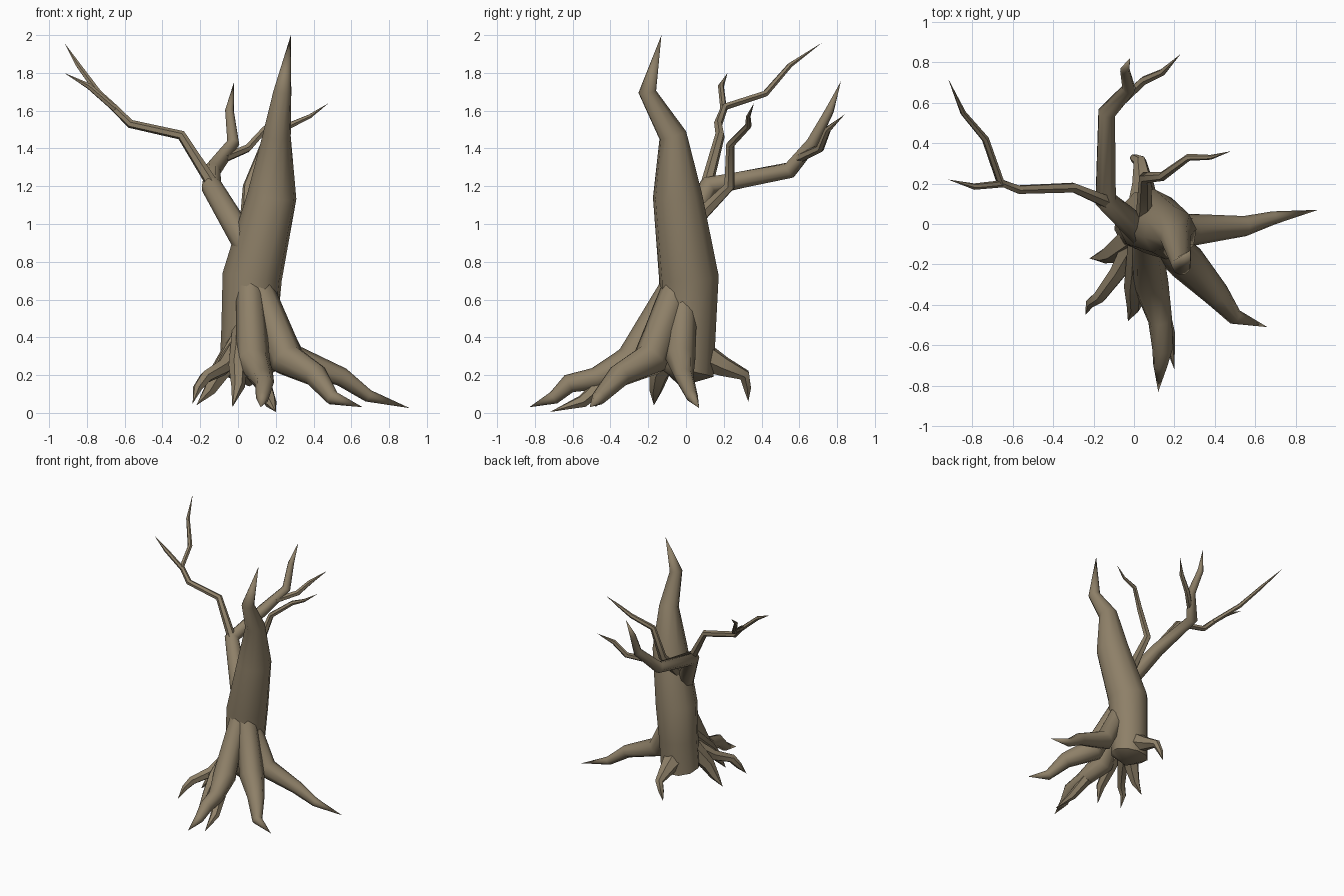
import bpy
import bmesh
from math import cos, sin, pi
from mathutils import Vector

old = bpy.data.objects.get("Cube")
if old:
    bpy.data.objects.remove(old, do_unlink=True)

bark = bpy.data.materials.new("brown_bark")
bark.use_nodes = True
colour = (0.27, 0.215, 0.138, 1)
bark.diffuse_color = colour
bark.node_tree.nodes["Principled BSDF"].inputs["Base Color"].default_value = colour


def limb(name, path, sides=6):
    """Tapering tube through (x, y, z, radius) stations; radius 0 makes a point."""
    bm = bmesh.new()
    pts = [Vector(p[:3]) for p in path]
    rings = []
    side = None
    for i, p in enumerate(pts):
        a = (p - pts[i - 1]).normalized() if i else Vector()
        b = (pts[i + 1] - p).normalized() if i + 1 < len(pts) else Vector()
        along = (a + b).normalized()
        # carry the side direction along so the tube does not twist
        if side is None:
            side = along.orthogonal()
        side = (side - along * side.dot(along)).normalized()
        up = along.cross(side)
        r = path[i][3]
        if r == 0:
            rings.append([bm.verts.new(p)])
        else:
            angles = [2 * pi * k / sides for k in range(sides)]
            rings.append([bm.verts.new(p + r * (side * cos(t) + up * sin(t))) for t in angles])
    for lo, hi in zip(rings, rings[1:]):
        for k in range(sides):
            n = (k + 1) % sides
            if len(hi) == 1:
                bm.faces.new((lo[k], lo[n], hi[0]))
            elif len(lo) == 1:
                bm.faces.new((lo[0], hi[n], hi[k]))
            else:
                bm.faces.new((lo[k], lo[n], hi[n], hi[k]))
    for ring in (rings[0], rings[-1]):
        if len(ring) > 1:
            bm.faces.new(ring)
    bmesh.ops.recalc_face_normals(bm, faces=bm.faces)
    mesh = bpy.data.meshes.new(name)
    bm.to_mesh(mesh)
    bm.free()
    mesh.materials.append(bark)
    obj = bpy.data.objects.new(name, mesh)
    bpy.context.collection.objects.link(obj)
    bpy.ops.object.select_all(action='DESELECT')
    obj.select_set(True)
    bpy.context.view_layer.objects.active = obj
    bpy.ops.object.shade_smooth_by_angle(angle=0.9)
    return obj


# Trunk, leaning and ending in a broken spike
limb("trunk", [(.06, -.03, .14, 0), (.05, 0, .22, .15), (.06, .01, .45, .15),
               (.075, .015, .72, .16), (.18, -.045, 1.15, .132), (.205, -.07, 1.47, .075),
               (.235, -.205, 1.7, .048), (.28, -.13, 2, 0)], 10)

# Main bough and its forks
limb("main_bough", [(.05, -.05, .88, .07), (-.14, .12, 1.2, .056), (-.135, .55, 1.285, .045),
                    (-.025, .67, 1.43, .034), (-.045, .76, 1.6, .024), (-.02, .82, 1.755, 0)], 8)
limb("bough_fork", [(-.07, .6, 1.35, .025), (.05, .71, 1.4, .022),
                    (.14, .75, 1.5, .018), (.23, .84, 1.58, 0)])
limb("right_branch", [(-.11, .1, 1.17, .035), (-.3, .18, 1.47, .026), (-.57, .17, 1.53, .023),
                      (-.66, .205, 1.62, .02), (-.735, .42, 1.69, .018),
                      (-.845, .55, 1.84, .014), (-.92, .72, 1.96, 0)])
limb("right_branch_fork", [(-.64, .2, 1.6, .018), (-.79, .185, 1.73, .016), (-.92, .22, 1.8, 0)])
limb("left_branch", [(.05, 0, .97, .045), (.055, .23, 1.2, .03), (.14, .235, 1.42, .023),
                     (.27, .33, 1.52, .018), (.38, .33, 1.57, .012), (.48, .36, 1.64, 0)])

# Roots, starting as buttresses inside the trunk
limb("left_root", [(.11, -.01, .64, .07), (.28, -.03, .29, .08), (.55, -.01, .19, .05),
                   (.69, .03, .09, .033), (.91, .07, .025, 0)], 8)
limb("front_left_root", [(.1, -.04, .68, .08), (.26, -.19, .28, .095), (.41, -.35, .2, .065),
                         (.5, -.46, .08, .04), (.66, -.51, .03, 0)], 8)
limb("front_root", [(.06, -.05, .7, .07), (.08, -.29, .27, .09), (.13, -.48, .18, .06),
                    (.14, -.62, .155, .05), (.13, -.7, .08, .035), (.12, -.83, .03, 0)], 8)
limb("front_root_fork", [(.13, -.42, .17, .045), (.17, -.55, .06, .035), (.2, -.72, .005, 0)])
limb("front_middle_root", [(.03, -.08, .45, .06), (0, -.31, .25, .05),
                           (0, -.41, .14, .036), (-.03, -.48, .03, 0)])
limb("front_right_root", [(.02, -.08, .36, .07), (-.08, -.24, .24, .043), (-.17, -.36, .19, .034),
                          (-.215, -.39, .13, .025), (-.24, -.45, .05, 0)])
limb("right_root", [(.01, -.06, .36, .08), (-.1, -.14, .21, .055), (-.15, -.16, .12, .035),
                    (-.22, -.17, .04, 0)])
limb("back_root", [(.05, .05, .32, .09), (.045, .2, .245, .055), (.03, .31, .2, .033),
                   (0, .325, .13, .022), (-.02, .33, .06, 0)])
